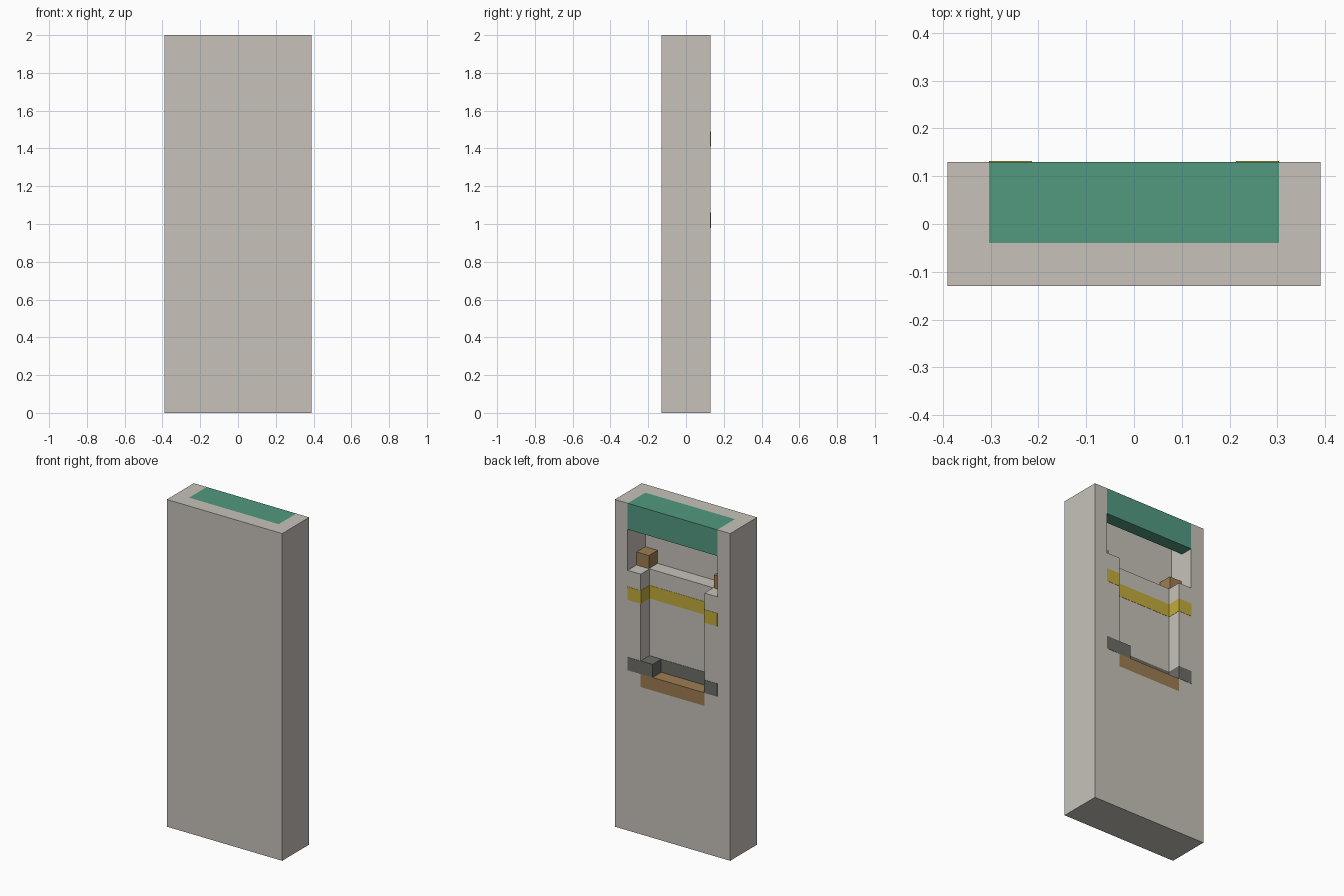
import bpy
import bmesh

cube = bpy.data.objects.get("Cube")
if cube:
    bpy.data.objects.remove(cube, do_unlink=True)


def material(name, rgb):
    mat = bpy.data.materials.new(name)
    mat.use_nodes = True
    color = (*rgb, 1)
    mat.diffuse_color = color
    mat.node_tree.nodes["Principled BSDF"].inputs["Base Color"].default_value = color
    return mat


stone = material("warm_grey", (0.57, 0.54, 0.49))
green = material("green", (0.085, 0.32, 0.215))
brown = material("brown", (0.34, 0.205, 0.085))
yellow = material("yellow", (0.54, 0.41, 0.045))
charcoal = material("dark_grey", (0.15, 0.15, 0.135))


def prism(name, outline, axis, low, high, mat):
    """Extrude an outline along z (outline in x, y) or x (outline in y, z)."""
    def point(a, b, t):
        return (a, b, t) if axis == "z" else (t, a, b)
    bm = bmesh.new()
    face = bm.faces.new([bm.verts.new(point(a, b, low)) for a, b in outline])
    ext = bmesh.ops.extrude_face_region(bm, geom=[face])
    move = point(0, 0, high - low)
    verts = [v for v in ext["geom"] if isinstance(v, bmesh.types.BMVert)]
    bmesh.ops.translate(bm, verts=verts, vec=move)
    bmesh.ops.recalc_face_normals(bm, faces=bm.faces)
    mesh = bpy.data.meshes.new(name)
    bm.to_mesh(mesh)
    bm.free()
    mesh.materials.append(mat)
    obj = bpy.data.objects.new(name, mesh)
    bpy.context.collection.objects.link(obj)
    return obj


def box(name, x, y, z, mat):
    outline = [(x[0], y[0]), (x[1], y[0]), (x[1], y[1]), (x[0], y[1])]
    return prism(name, outline, "z", z[0], z[1], mat)


# Key planes of the recesses
BACK = 0.13
DEEP, SHALLOW = -0.04, 0.045
WIDE, NARROW = 0.303, 0.215
LEDGE, SILL, LIP = 1.59, 0.98, 1.84

# Slab with a wide deep recess above a narrow shallow one
body = box("body", (-0.39, 0.39), (-BACK, BACK), (0, 2), stone)
cutters = [
    box("upper_recess_cutter", (-WIDE, WIDE), (DEEP, 0.3), (LEDGE, 2.2), stone),
    box("lower_recess_cutter", (-NARROW, NARROW), (SHALLOW, 0.3), (SILL - 0.08, 1.7), stone),
]
bpy.context.view_layer.objects.active = body
for cutter in cutters:
    cutter.hide_render = True
    mod = body.modifiers.new("recess", "BOOLEAN")
    mod.operation = "DIFFERENCE"
    mod.solver = "EXACT"
    mod.object = cutter
    bpy.ops.object.modifier_apply(modifier=mod.name)
    bpy.data.objects.remove(cutter, do_unlink=True)

# Hood: top plate with a lip hanging down at the back
hood_profile = [(DEEP, 2), (BACK, 2), (BACK, LIP), (0.05, LIP), (0.05, 1.92), (DEEP, 1.92)]
prism("hood", hood_profile, "x", -WIDE, WIDE, green)

# Sill and the two corner blocks on the ledge
box("sill", (-NARROW, NARROW), (SHALLOW, BACK), (SILL - 0.08, SILL), brown)
for side, s in (("left", 1), ("right", -1)):
    xs = sorted((s * (NARROW + 0.005), s * WIDE))
    box(side + "_corner_block", xs, (DEEP, SHALLOW), (LEDGE, LEDGE + 0.08), brown)


# Thin bands lining the lower recess and wrapping onto the back
def band(name, low, high, mat):
    t, root = 0.0015, 0.006
    half = [(WIDE, BACK + t), (NARROW - t, BACK + t), (NARROW - t, SHALLOW + t)]
    inner = [(NARROW + root, SHALLOW - root), (NARROW + root, BACK - root), (WIDE, BACK - root)]

    def mirror(points):
        return [(-x, y) for x, y in reversed(points)]
    prism(name, half + mirror(half) + mirror(inner) + inner, "z", low, high, mat)


band("upper_band", 1.41, 1.49, yellow)
band("lower_band", SILL, SILL + 0.08, charcoal)

# Stop block standing on the sill
box("stop_block", (0.135, NARROW), (SHALLOW, BACK), (SILL, SILL + 0.08), charcoal)
